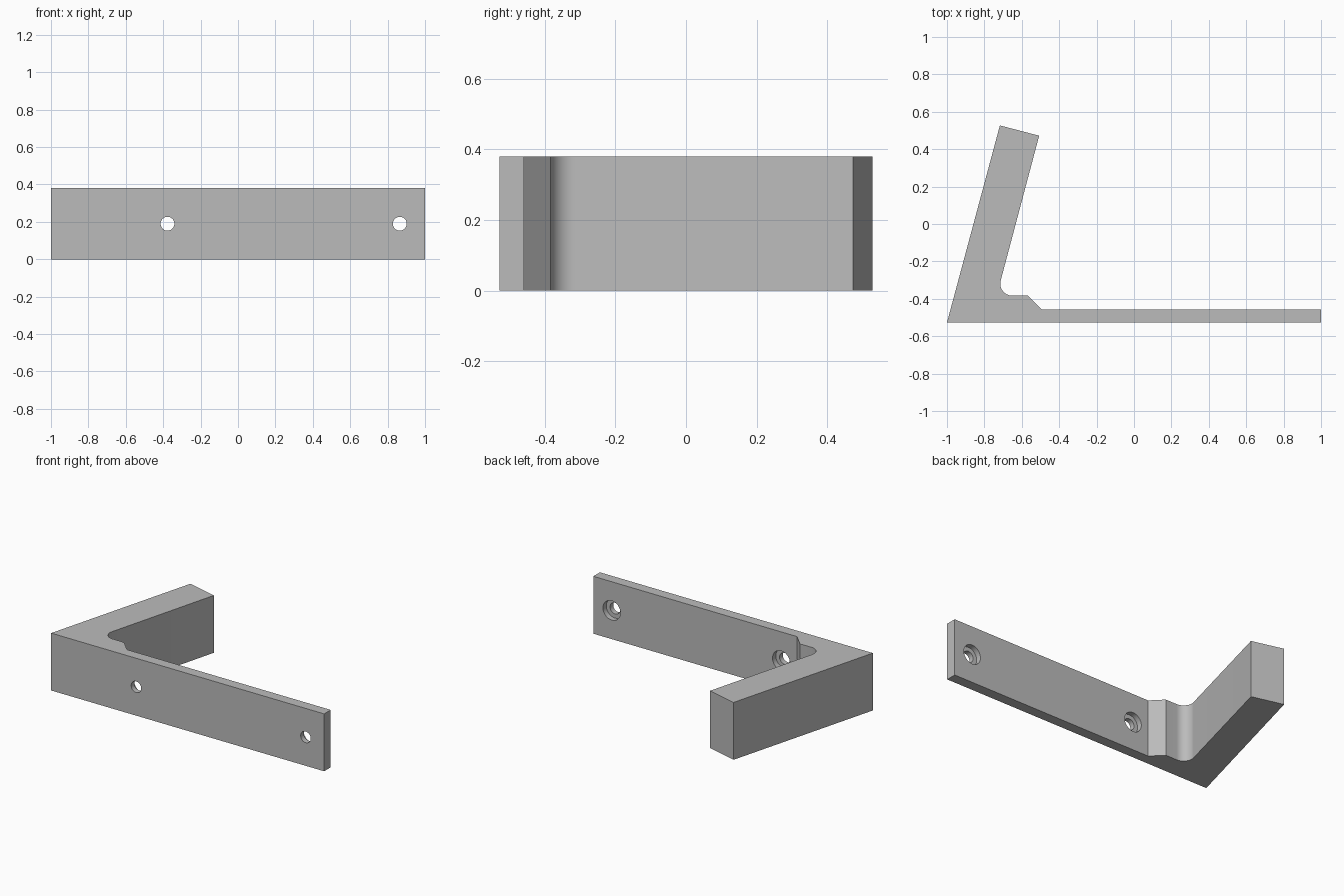
import bpy, bmesh, math
from mathutils import Matrix

cube = bpy.data.objects.get("Cube")
if cube:
    bpy.data.objects.remove(cube, do_unlink=True)

HEIGHT = 0.38
FRONT, BACK = -0.527, -0.458

grey = bpy.data.materials.new("plain grey")
grey.use_nodes = True
grey.diffuse_color = (0.5, 0.5, 0.5, 1)
grey.node_tree.nodes["Principled BSDF"].inputs["Base Color"].default_value = (0.5, 0.5, 0.5, 1)


def make_object(name, bm):
    bmesh.ops.recalc_face_normals(bm, faces=bm.faces[:])
    mesh = bpy.data.meshes.new(name)
    bm.to_mesh(mesh)
    bm.free()
    mesh.materials.append(grey)
    obj = bpy.data.objects.new(name, mesh)
    bpy.context.collection.objects.link(obj)
    return obj


# Angled bracket: thin screw plate, chamfered step, filleted corner, leaning arm
cx, cy, r = -0.651, -0.319, 0.064
fillet = [(cx + r * math.cos(math.radians(a)), cy + r * math.sin(math.radians(a)))
          for a in range(270, 164, -7)]
profile = [(-1, FRONT), (1, FRONT), (1, BACK), (-0.493, BACK), (-0.567, -0.383),
           *fillet, (-0.507, 0.472), (-0.717, 0.527)]
bm = bmesh.new()
base = bm.faces.new([bm.verts.new((x, y, 0)) for x, y in profile])
top = bmesh.ops.extrude_face_region(bm, geom=[base])["geom"]
bmesh.ops.translate(bm, vec=(0, 0, HEIGHT),
                    verts=[v for v in top if isinstance(v, bmesh.types.BMVert)])
bracket = make_object("angled_bracket", bm)


# Screw holes: through bore with a wider recess from the back
def drill(name, x, radius, y0, y1):
    bm = bmesh.new()
    place = Matrix.Translation((x, (y0 + y1) / 2, HEIGHT / 2)) @ Matrix.Rotation(math.pi / 2, 4, "X")
    bmesh.ops.create_cone(bm, cap_ends=True, segments=48, radius1=radius, radius2=radius,
                          depth=y1 - y0, matrix=place)
    cutter = make_object(name, bm)
    cutter.hide_render = True
    cut = bracket.modifiers.new(name, "BOOLEAN")
    cut.object = cutter
    cut.solver = "EXACT"
    bpy.context.view_layer.objects.active = bracket
    bpy.ops.object.modifier_apply(modifier=name)
    bpy.data.objects.remove(cutter, do_unlink=True)


for side, x in (("inner", -0.377), ("outer", 0.865)):
    drill(side + "_bore", x, 0.037, FRONT - 0.05, BACK + 0.05)
    drill(side + "_recess", x, 0.064, BACK - 0.035, BACK + 0.03)

# Smooth the fillet and bores, keep the corners crisp
bpy.ops.object.select_all(action="DESELECT")
bracket.select_set(True)
bpy.context.view_layer.objects.active = bracket
bpy.ops.object.shade_smooth_by_angle(angle=math.radians(30))
